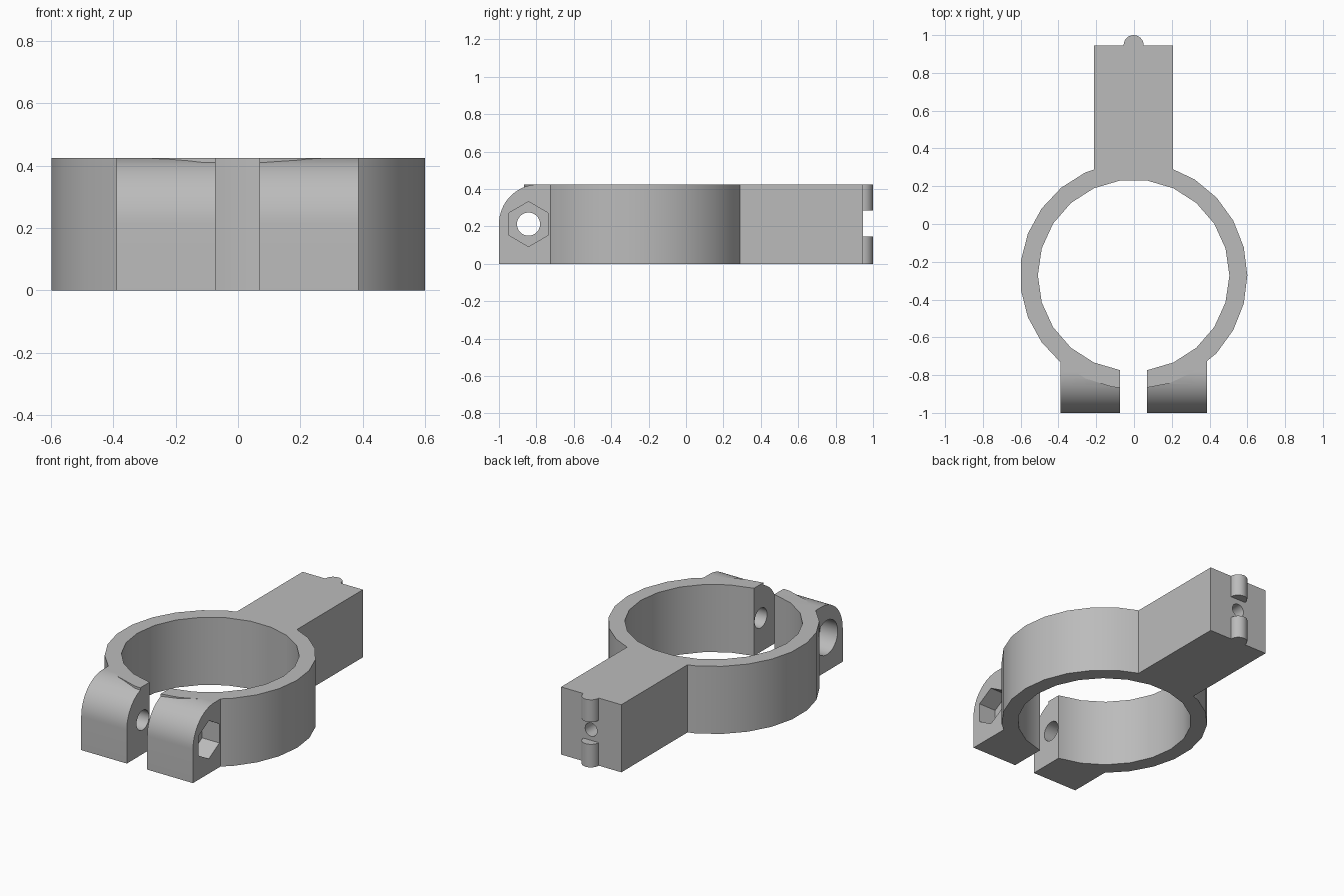
import bpy, bmesh, math
from mathutils import Matrix, Vector

if "Cube" in bpy.data.objects:
    bpy.data.objects.remove(bpy.data.objects["Cube"], do_unlink=True)

grey = bpy.data.materials.new("plain_grey")
grey.use_nodes = True
COLOR = (0.5, 0.5, 0.5, 1)
grey.diffuse_color = COLOR
grey.node_tree.nodes["Principled BSDF"].inputs["Base Color"].default_value = COLOR

H = 0.425            # clamp height
MID = H / 2
CX, CY = -0.002, -0.272   # ring centre
BOLT_Y = -0.842


def prism(name, points, direction):
    """Closed outline swept along a direction."""
    bm = bmesh.new()
    face = bm.faces.new([bm.verts.new(p) for p in points])
    ext = bmesh.ops.extrude_face_region(bm, geom=[face])
    moved = [g for g in ext["geom"] if isinstance(g, bmesh.types.BMVert)]
    bmesh.ops.translate(bm, verts=moved, vec=Vector(direction))
    bmesh.ops.recalc_face_normals(bm, faces=bm.faces)
    mesh = bpy.data.meshes.new(name)
    bm.to_mesh(mesh)
    bm.free()
    mesh.materials.append(grey)
    obj = bpy.data.objects.new(name, mesh)
    bpy.context.collection.objects.link(obj)
    return obj


def box(name, x0, x1, y0, y1, z0, z1):
    pts = [(x0, y0, z0), (x1, y0, z0), (x1, y1, z0), (x0, y1, z0)]
    return prism(name, pts, (0, 0, z1 - z0))


def rod(name, start, axis, length, radius, sides, turn=0.0):
    """Regular prism from start along the x, y or z axis."""
    rot = {"x": Matrix.Rotation(math.pi / 2, 3, "Y"),
           "y": Matrix.Rotation(-math.pi / 2, 3, "X"),
           "z": Matrix.Identity(3)}[axis]
    pts = []
    for i in range(sides):
        a = turn + math.tau * i / sides
        pts.append(Vector(start) + rot @ Vector((radius * math.cos(a), radius * math.sin(a), 0)))
    return prism(name, pts, rot @ Vector((0, 0, length)))


def combine(target, other, operation):
    mod = target.modifiers.new(operation.title(), "BOOLEAN")
    mod.operation = operation
    mod.solver = "EXACT"
    mod.object = other
    bpy.ops.object.select_all(action="DESELECT")
    bpy.context.view_layer.objects.active = target
    target.select_set(True)
    bpy.ops.object.modifier_apply(modifier=mod.name)
    bpy.data.objects.remove(other, do_unlink=True)


# Ring blank
body = rod("clamp_body", (CX, CY, 0), "z", H, 0.602, 25)

# Mounting arm
combine(body, box("arm", -0.212, 0.207, -0.1, 0.945, 0, H), "UNION")

# Clamping lugs, rounded at the upper front edge
R, ARC_Y = MID, -1 + MID
outline = [(-0.39, -0.6, 0), (-0.39, -1, 0)]
for i in range(17):
    a = math.pi / 2 * i / 16
    outline.append((-0.39, ARC_Y - R * math.cos(a), MID + R * math.sin(a)))
outline.append((-0.39, -0.6, H))
combine(body, prism("lugs", outline, (0.777, 0, 0)), "UNION")

# Locating key on the arm end, in two pieces
for z0, z1 in ((0, 0.145), (0.285, H)):
    combine(body, rod("key", (CX, 0.947, z0), "z", z1 - z0, 0.053, 24), "UNION")

# Bore, clamp gap, bolt hole, nut pocket, bolt head recess, arm hole
cutters = [
    rod("bore", (CX, CY, -0.1), "z", H + 0.2, 0.507, 22),
    box("gap", -0.073, 0.069, -1.1, -0.4, -0.1, H + 0.1),
    rod("bolt_hole", (-0.5, BOLT_Y, MID), "x", 1, 0.062, 24),
    rod("nut_pocket", (0.267, BOLT_Y, MID), "x", 0.3, 0.12, 6),
    rod("head_recess", (-0.57, BOLT_Y, MID), "x", 0.3, 0.108, 24),
    rod("arm_hole", (CX, 0.5, MID), "y", 0.6, 0.042, 20),
]
for cutter in cutters:
    combine(body, cutter, "DIFFERENCE")

bpy.ops.object.shade_smooth_by_angle(angle=math.radians(30))
